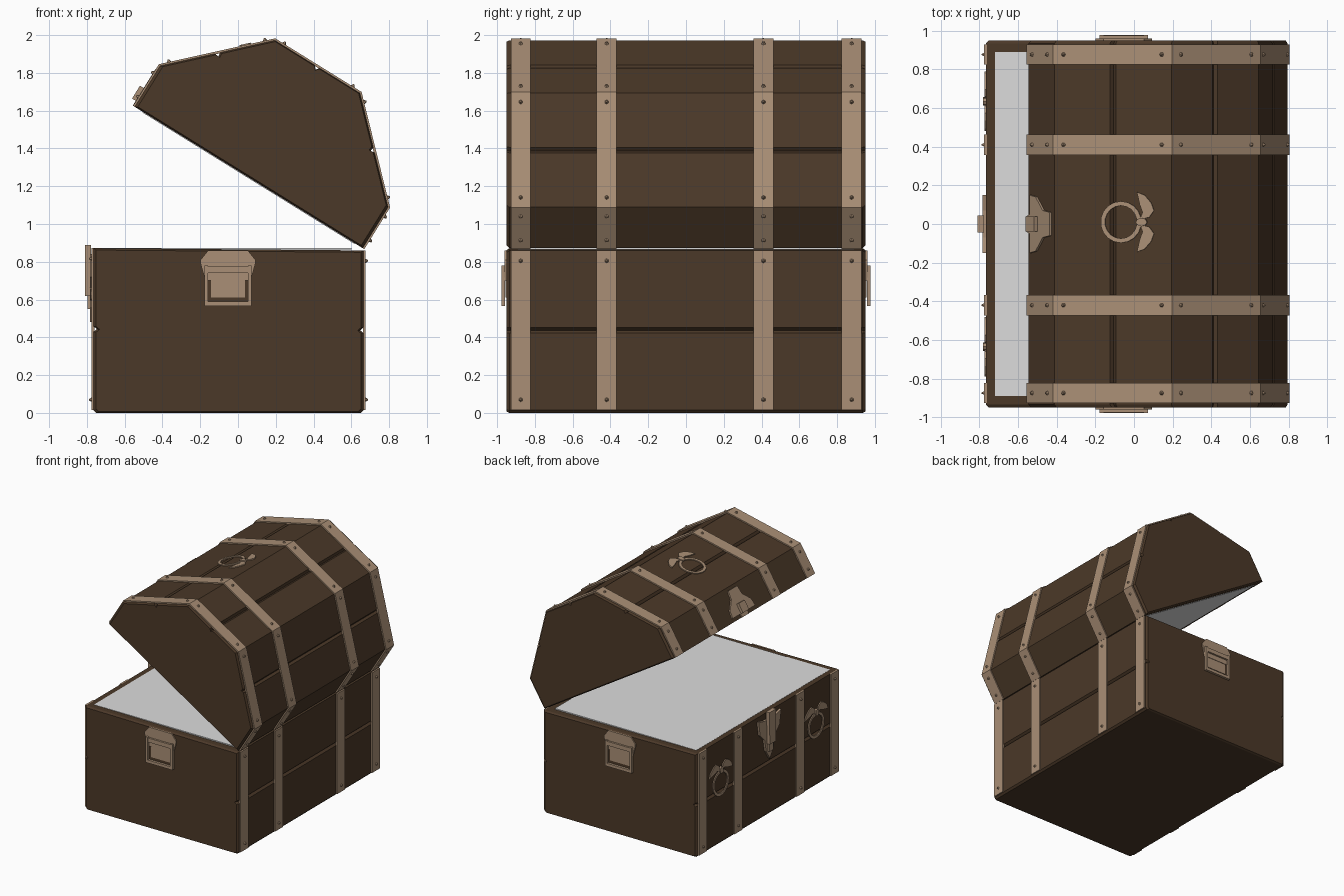
import bpy, bmesh, math
from mathutils import Vector, Matrix

if "Cube" in bpy.data.objects:
    bpy.data.objects.remove(bpy.data.objects["Cube"])


def material(name, rgb):
    m = bpy.data.materials.new(name)
    m.diffuse_color = (*rgb, 1)
    m.use_nodes = True
    m.node_tree.nodes["Principled BSDF"].inputs["Base Color"].default_value = m.diffuse_color
    return m


WOOD = material("dark wood", (0.070, 0.040, 0.021))
METAL = material("tan metal", (0.40, 0.275, 0.18))
LINING = material("grey lining", (0.72, 0.72, 0.72))
V = Vector


def finish(name, bm, mat):
    bmesh.ops.recalc_face_normals(bm, faces=bm.faces)
    me = bpy.data.meshes.new(name)
    bm.to_mesh(me)
    bm.free()
    me.materials.append(mat)
    ob = bpy.data.objects.new(name, me)
    bpy.context.collection.objects.link(ob)
    return ob


def loft(bm, rings, capped=True):
    rows = [[bm.verts.new(p) for p in r] for r in rings]
    n = len(rows[0])
    for a, b in zip(rows, rows[1:]):
        for i in range(n):
            bm.faces.new((a[i], a[(i + 1) % n], b[(i + 1) % n], b[i]))
    if capped:
        bm.faces.new(rows[0])
        bm.faces.new(rows[-1])


def frame(origin, right, up):
    right, up = V(right).normalized(), V(up).normalized()
    n = right.cross(up)
    return Matrix((right, up, n)).transposed().to_4x4(), V(origin)


def place(fr, x, y, z):
    return fr[0] @ V((x, y, z)) + fr[1]


def plate(bm, fr, outline, t, base=-0.002):
    loft(bm, [[place(fr, x, y, h) for x, y in outline] for h in (base, t)])


def seg_frame(a, b, y):
    """Frame on a profile edge running clockwise in the xz plane."""
    d = b - a
    return frame((a.x, y, a.y), (0, -1, 0), (d.x, 0, d.y))


# Profiles in the xz plane, clockwise from the front (-x) side
def lid_pt(u, n):
    c, s = 0.85, 0.527
    return V((0.66 - c * u + s * n, 0.872 + s * u + c * n))


LID = [lid_pt(*p) for p in ((1.42, 0), (1.42, .255), (.975, .69), (.445, .69), (0, .255), (0, 0))]
BODY_L = [V((-0.765, 0.015)), V((-0.765, 0.872))]
BODY_R = [V((0.665, 0.86)), V((0.665, 0.015))]


def grooved(path, edges, w=0.015, depth=0.018):
    out = []
    for i, p in enumerate(path):
        out.append(p)
        if i in edges:
            q = path[i + 1]
            d = (q - p).normalized()
            m = (p + q) / 2
            inward = V((d.y, -d.x))
            out += [m - d * w, m + inward * depth, m + d * w]
    return out


def shell(name, profile):
    mid = sum(profile, V((0, 0))) / len(profile)
    bm = bmesh.new()
    rings = []
    for y, k in ((-.95, .98), (-.935, 1), (.935, 1), (.95, .98)):
        rings.append([(mid.x + (p.x - mid.x) * k, y, mid.y + (p.y - mid.y) * k) for p in profile])
    loft(bm, rings)
    return finish(name, bm, WOOD)


# Wooden box and lid with plank grooves
shell("chest_body", grooved(BODY_L, {0}) + grooved(BODY_R, {0})
      + [V((0.65, 0.0)), V((-0.75, 0.0))])
shell("chest_lid", grooved(LID, {1, 2, 3}))

# Grey lining closing the box and the lid underside
bm = bmesh.new()
plate(bm, frame((-0.05, 0, 0.866), (1, 0, 0), (0, 1, 0)),
      [(-.67, -.89), (.65, -.89), (.65, .89), (-.67, .89)], 0.007)
finish("body_lining", bm, LINING)
bm = bmesh.new()
plate(bm, seg_frame(LID[-1], LID[0], 0), [(-.89, .05), (.89, .05), (.89, 1.37), (-.89, 1.37)], 0.004)
finish("lid_lining", bm, LINING)


# Metal straps with studs
def offset(path, t):
    ns = [V((-(b - a).y, (b - a).x)).normalized() for a, b in zip(path, path[1:])]
    out = []
    for i, p in enumerate(path):
        n1, n2 = ns[max(i - 1, 0)], ns[min(i, len(ns) - 1)]
        out.append(p + (n1 + n2) * (t / (1 + n1.dot(n2))))
    return out


def straps(name, path):
    bm, studs = bmesh.new(), bmesh.new()
    outer = offset(path, 0.010)
    ring = offset(path, -0.004) + outer[::-1]
    for y in (-.875, -.42, .41, .877):
        loft(bm, [[(p.x, y + s, p.y) for p in ring] for s in (-.0525, .0525)])
        for a, b in zip(outer, outer[1:]):
            fr = seg_frame(a, b, y)
            length = (b - a).length
            for v in (0.055, length - 0.055):
                mat = Matrix.Translation(place(fr, 0, v, 0.005)) @ fr[0]
                bmesh.ops.create_cone(studs, cap_ends=True, segments=6, radius1=0.013,
                                      radius2=0.004, depth=0.016, matrix=mat)
    finish(name, bm, METAL)
    finish(name + "_studs", studs, METAL)


straps("lid_straps", LID)
straps("body_front_straps", BODY_L)
straps("body_back_straps", BODY_R)


# Ring pull with a pair of leaves above it
def ring_pull(name, fr):
    bm = bmesh.new()
    n = 18
    prof = [(0.085, 0), (0.085, 0.008), (0.108, 0.008), (0.108, 0)]
    rings = [[place(fr, r * math.cos(i * math.tau / n), r * math.sin(i * math.tau / n), h)
              for r, h in prof] for i in range(n + 1)]
    loft(bm, rings, capped=False)
    bmesh.ops.remove_doubles(bm, verts=bm.verts, dist=1e-4)
    leaf = [(.012, .10), (.05, .115), (.09, .10), (.155, .085), (.14, .125), (.10, .16),
            (.06, .175), (.025, .15)]
    for s in (-1, 1):
        plate(bm, fr, [(s * x, y) for x, y in leaf], 0.008)
    knob = [(.022 * math.cos(a * math.tau / 8), .11 + .03 * math.sin(a * math.tau / 8)) for a in range(8)]
    plate(bm, fr, knob, 0.016)
    finish(name, bm, METAL)


for side, y in (("left", 0.635), ("right", -0.635)):
    ring_pull("ring_pull_" + side, frame((-0.765, y, 0.515), (0, -1, 0), (0, 0, 1)))
m = LID[1].lerp(LID[2], 0.57)
fr = seg_frame(LID[1], LID[2], 0.01)
ring_pull("lid_ring_pull", (fr[0], V((m.x, 0.01, m.y))))

# Latch: plate and catch on the lid, shield and hasp on the box
bm = bmesh.new()
fr = seg_frame(LID[0], LID[1], 0)
plate(bm, fr, [(-.15, .03), (-.05, .03), (-.04, .0), (.04, .0), (.05, .03), (.15, .03),
               (.14, .09), (.07, .16), (.06, .23), (-.06, .23), (-.07, .16), (-.14, .09)], 0.012)
plate(bm, fr, [(-.04, .03), (.04, .03), (.04, .11), (-.04, .11)], 0.035)
finish("lid_latch", bm, METAL)
bm = bmesh.new()
fr = frame((-0.765, 0, 0), (0, -1, 0), (0, 0, 1))
plate(bm, fr, [(0, .48), (.05, .56), (.07, .66), (.13, .72), (.15, .84), (.07, .82),
               (-.07, .82), (-.15, .84), (-.13, .72), (-.07, .66), (-.05, .56)], 0.018)
plate(bm, fr, [(-.04, .62), (.04, .62), (.045, .89), (-.045, .89)], 0.045, 0.012)
plate(bm, fr, [(-.025, .55), (.025, .55), (.025, .62), (-.025, .62)], 0.032)
finish("body_latch", bm, METAL)

# Carrying handles on both ends
for side, s in (("front", -1), ("back", 1)):
    fr = frame((-0.053, s * 0.95, 0), (-s, 0, 0), (0, 0, 1))
    bm = bmesh.new()
    plate(bm, fr, [(-.145, .79), (-.145, .81), (-.105, .86), (.105, .86), (.145, .81), (.145, .79),
                   (.12, .70), (-.12, .70)], 0.010)
    plate(bm, fr, [(-.09, .61), (.09, .61), (.09, .71), (-.09, .71)], 0.006)
    finish("handle_plate_" + side, bm, METAL)
    bm = bmesh.new()
    plate(bm, fr, [(-.125, .565), (.125, .565), (.125, .78), (.105, .78), (.105, .59),
                   (-.105, .59), (-.105, .78), (-.125, .78)], 0.028, 0.008)
    plate(bm, fr, [(-.105, .74), (.105, .74), (.105, .775), (-.105, .775)], 0.026)
    finish("handle_grip_" + side, bm, METAL)
